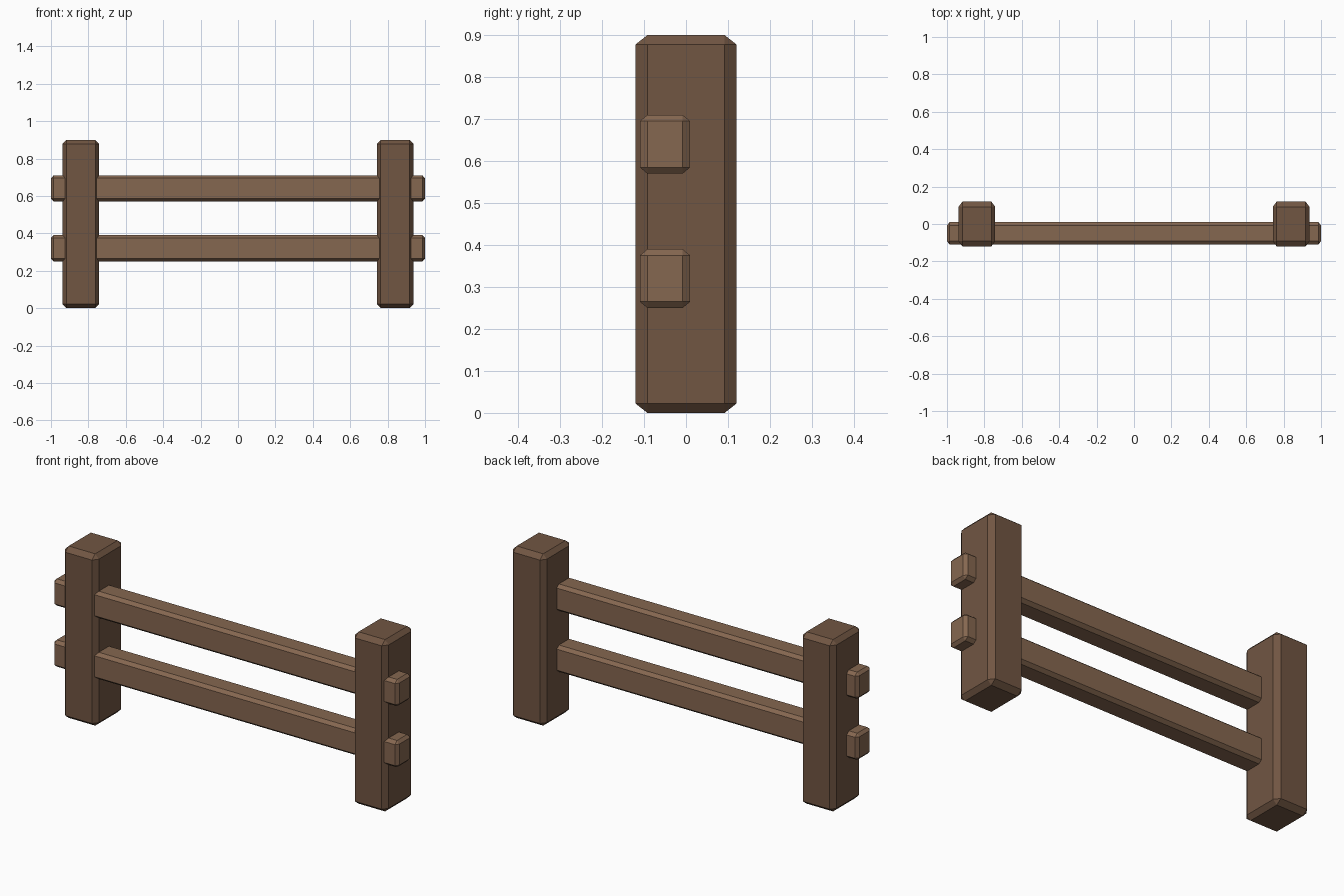
import bpy
import bmesh
from mathutils import Vector

if "Cube" in bpy.data.objects:
    bpy.data.objects.remove(bpy.data.objects["Cube"])


def material(name, color):
    mat = bpy.data.materials.new(name)
    mat.diffuse_color = (*color, 1)
    mat.use_nodes = True
    mat.node_tree.nodes["Principled BSDF"].inputs["Base Color"].default_value = mat.diffuse_color
    return mat


def beam(name, center, size, chamfer, mat):
    """Box with flat chamfered edges; the chamfer can differ per axis."""
    bm = bmesh.new()
    bmesh.ops.create_cube(bm, size=1)
    # Bevel in chamfer units, then scale back to real size
    bmesh.ops.scale(bm, vec=Vector([s / c for s, c in zip(size, chamfer)]), verts=bm.verts)
    bmesh.ops.bevel(bm, geom=bm.edges[:], offset=1, segments=1,
                    profile=0.5, affect='EDGES')
    bmesh.ops.scale(bm, vec=Vector(chamfer), verts=bm.verts)
    mesh = bpy.data.meshes.new(name)
    bm.to_mesh(mesh)
    bm.free()
    mesh.materials.append(mat)
    obj = bpy.data.objects.new(name, mesh)
    obj.location = center
    bpy.context.collection.objects.link(obj)


dark_wood = material("dark_wood", (0.165, 0.092, 0.055))
light_wood = material("light_wood", (0.235, 0.135, 0.08))

# Upright posts
for side, x in (("left", -0.84), ("right", 0.84)):
    beam(f"{side}_post", (x, 0, 0.45), (0.196, 0.24, 0.9), (0.021, 0.028, 0.022), dark_wood)

# Horizontal rails, set toward the front and running through the posts
for level, z in (("lower", 0.32), ("upper", 0.64)):
    beam(f"{level}_rail", (0, -0.05, z), (2, 0.12, 0.14), (0.014, 0.018, 0.015), light_wood)
